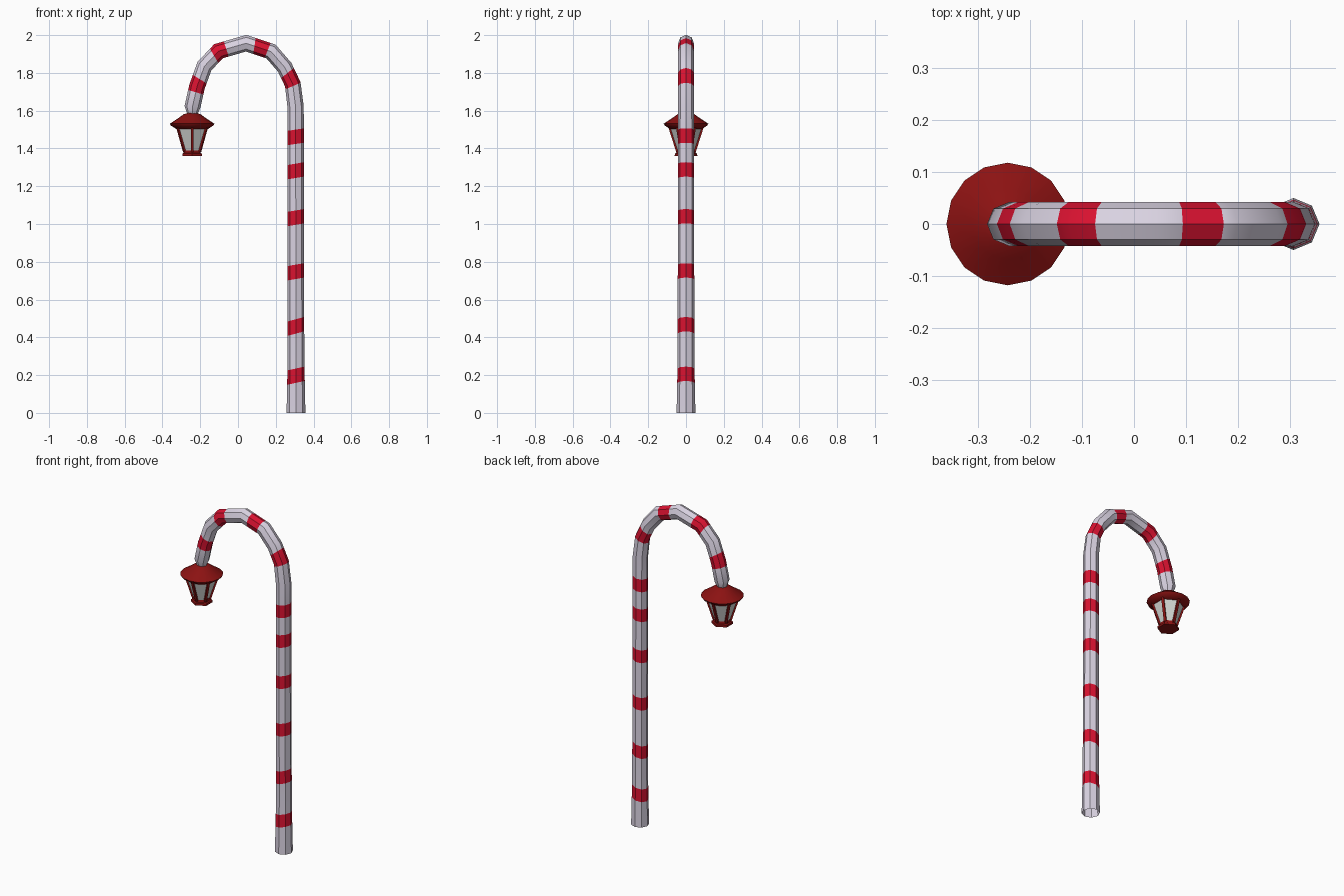
import bpy, bmesh, math
from mathutils import Vector

if "Cube" in bpy.data.objects:
    bpy.data.objects.remove(bpy.data.objects["Cube"])


def mat(name, rgb):
    m = bpy.data.materials.new(name)
    m.diffuse_color = (*rgb, 1)
    m.use_nodes = True
    m.node_tree.nodes["Principled BSDF"].inputs["Base Color"].default_value = m.diffuse_color
    return m


WHITE = mat("candy white", (0.70, 0.65, 0.76))
RED = mat("stripe red", (0.70, 0.006, 0.03))
DARK = mat("lantern dark red", (0.26, 0.006, 0.006))
GLASS = mat("lantern glass", (0.66, 0.68, 0.66))


def finish(name, bm, mats, smooth=None):
    me = bpy.data.meshes.new(name)
    bmesh.ops.recalc_face_normals(bm, faces=bm.faces)
    bm.to_mesh(me)
    bm.free()
    ob = bpy.data.objects.new(name, me)
    bpy.context.collection.objects.link(ob)
    for m in mats:
        me.materials.append(m)
    if smooth:
        bpy.ops.object.select_all(action='DESELECT')
        ob.select_set(True)
        bpy.context.view_layer.objects.active = ob
        bpy.ops.object.shade_smooth_by_angle(angle=math.radians(smooth))
    return ob


def skin(bm, rings):
    for a, b in zip(rings, rings[1:]):
        n = len(a)
        for i in range(n):
            bm.faces.new((a[i], a[(i + 1) % n], b[(i + 1) % n], b[i]))


# Cane: octagonal tube along a bent path (x, z, radius)
path = [(.307, 0, .050), (.307, .14, .047), (.307, .3, .044), (.305, 1.62, .043),
        (.290, 1.74, .042), (.247, 1.83, .042), (.175, 1.913, .042), (.043, 1.957, .042),
        (-.103, 1.915, .042), (-.178, 1.835, .042), (-.217, 1.727, .042),
        (-.241, 1.62, .042), (-.242, 1.582, .027)]
bm = bmesh.new()
pts = [Vector((x, 0, z)) for x, z, r in path]
rings = []
for i, p in enumerate(pts):
    d0 = (p - pts[max(i - 1, 0)]).normalized()
    d1 = (pts[min(i + 1, len(pts) - 1)] - p).normalized()
    t = (d0 + d1).normalized()
    side = Vector((t.z, 0, -t.x))
    miter = 1 / max(t.dot(d1 if d1.length else d0), .5)
    r = path[i][2]
    rings.append([bm.verts.new(p + side * (r * miter * math.cos(a)) + Vector((0, r * math.sin(a), 0)))
                  for a in (k * math.tau / 8 for k in range(8))])
skin(bm, rings)
bm.faces.new(rings[-1])

# Stripes: tilted cuts on the pole (z, slope), radial cuts on the bend (angle, half width)
pole = [(.197, .22), (.458, .27), (.747, .17), (1.034, .17), (1.282, .17), (1.462, .15)]
bend = [(155.8, 7.5), (114.2, 6.6), (74.3, 6.5), (30.8, 7.5)]
hub = Vector((.035, 0, 1.62))
HALF = .038


def cut(co, no, zmin):
    f = [f for f in bm.faces if f.calc_center_median().z > zmin]
    g = f + list({e for q in f for e in q.edges}) + list({v for q in f for v in q.verts})
    bmesh.ops.bisect_plane(bm, geom=g, plane_co=co, plane_no=no, dist=1e-5)


for z, k in pole:
    for s in (-HALF, HALF):
        cut(Vector((.307, 0, z + s)), Vector((-k, 0, 1)), -1)
for a, w in bend:
    for s in (-w, w):
        t = math.radians(a + s)
        cut(hub, Vector((-math.sin(t), 0, math.cos(t))), 1.605)
for f in bm.faces:
    c = f.calc_center_median()
    if c.z > 1.625:
        ang = math.degrees(math.atan2(c.z - hub.z, c.x - hub.x))
        f.material_index = int(any(abs(ang - a) < w for a, w in bend))
    elif c.x > .2:
        f.material_index = int(any(abs(c.z - k * (c.x - .307) - z) < HALF for z, k in pole))
finish("striped_cane", bm, [WHITE, RED], 40)

CX = -.243


def lathe(name, profile, n, m, smooth=None):
    bm = bmesh.new()
    rs = [[bm.verts.new((CX + r * math.sin(k * math.tau / n), -r * math.cos(k * math.tau / n), z))
           for k in range(n)] for r, z in profile]
    skin(bm, rs)
    bm.faces.new(rs[0])
    bm.faces.new(rs[-1])
    return finish(name, bm, [m], smooth)


# Lantern: roof, hexagonal glass and base
lathe("lantern_roof", [(.084, 1.503), (.112, 1.521), (.118, 1.531), (.068, 1.564),
                       (.045, 1.581), (.022, 1.588)], 16, DARK, 35)
lathe("lantern_glass", [(.046, 1.384), (.086, 1.506)], 6, GLASS)
lathe("lantern_base", [(.060, 1.360), (.059, 1.372), (.052, 1.376), (.050, 1.390)], 6, DARK)

# Corner posts on the six glass edges
bm = bmesh.new()
for k in range(6):
    a = k * math.tau / 6
    out = Vector((math.sin(a), -math.cos(a), 0))
    tan = Vector((math.cos(a), math.sin(a), 0))
    rs = []
    for r, z in ((.046, 1.382), (.087, 1.510)):
        c = Vector((CX, 0, z)) + out * r
        rs.append([bm.verts.new(c + out * u * .006 + tan * v * .007)
                   for u, v in ((-1, -1), (1, -1), (1, 1), (-1, 1))])
    skin(bm, rs)
    bm.faces.new(rs[0])
    bm.faces.new(rs[1])
finish("lantern_posts", bm, [DARK])
